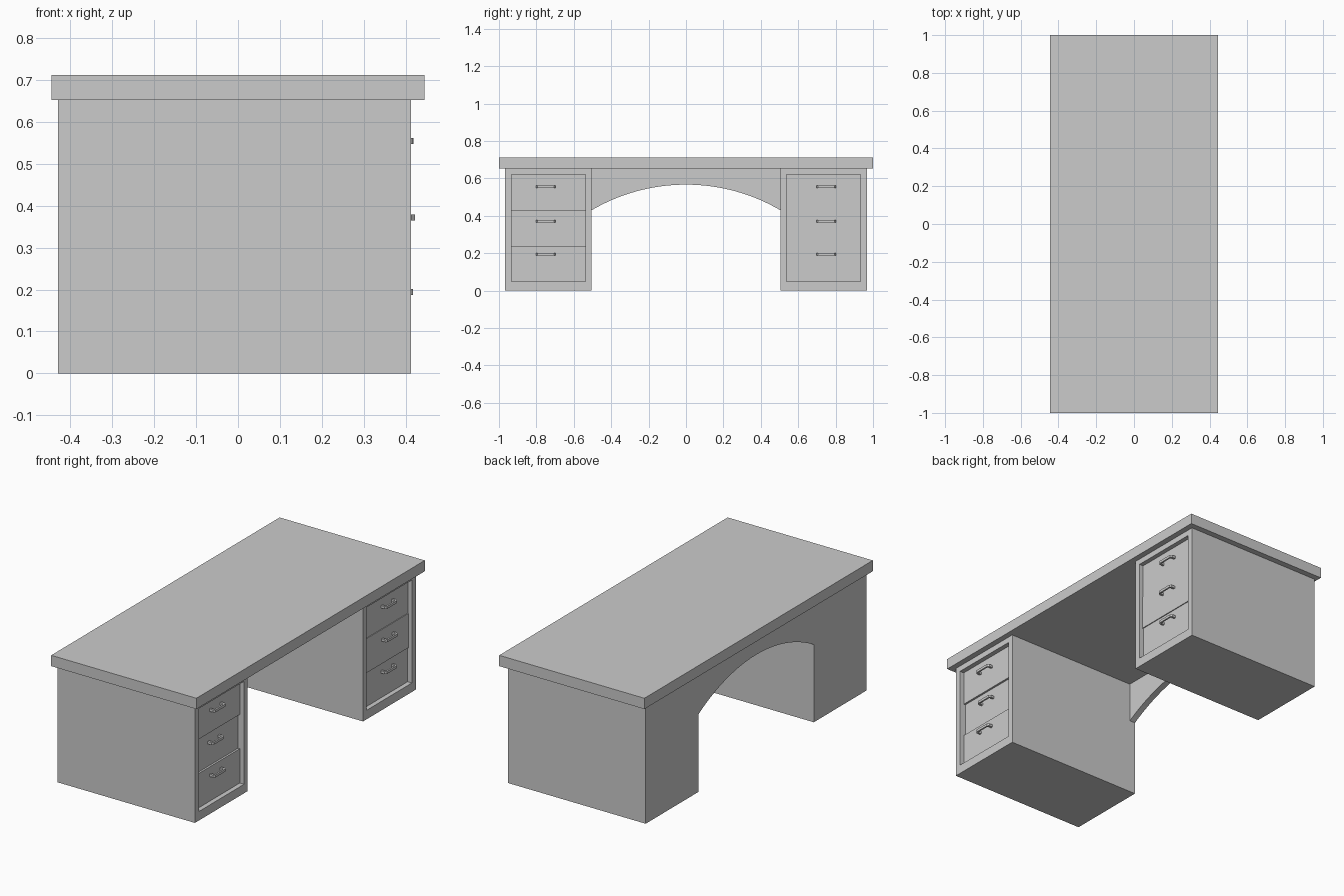
import bpy, bmesh, math

if "Cube" in bpy.data.objects:
    bpy.data.objects.remove(bpy.data.objects["Cube"])


def finish(name, bm):
    bmesh.ops.recalc_face_normals(bm, faces=bm.faces)
    me = bpy.data.meshes.new(name)
    bm.to_mesh(me)
    bm.free()
    ob = bpy.data.objects.new(name, me)
    bpy.context.collection.objects.link(ob)
    return ob


def box_bm(lo, hi):
    bm = bmesh.new()
    bmesh.ops.create_cube(bm, size=1)
    for v in bm.verts:
        v.co = [l if c < 0 else h for c, l, h in zip(v.co, lo, hi)]
    return bm


def box(name, lo, hi):
    return finish(name, box_bm(lo, hi))


def prism(name, pts, axis_vec, place):
    """Extrude a flat outline along a vector."""
    bm = bmesh.new()
    face = bm.faces.new([bm.verts.new(place(*p)) for p in pts])
    ext = bmesh.ops.extrude_face_region(bm, geom=[face], use_keep_orig=True)
    verts = [g for g in ext["geom"] if isinstance(g, bmesh.types.BMVert)]
    bmesh.ops.translate(bm, verts=verts, vec=axis_vec)
    return finish(name, bm)


BACK, FRONT, RECESS = -0.43, 0.413, 0.365
LEG_TOP = 0.652
Z_SPLITS = [0.05, 0.24, 0.43, 0.62]
HANDLE_Z = [0.194, 0.372, 0.555]
OPEN_Y, OPEN_HALF = 0.735, 0.198


def pedestal(name, side):
    # Cabinet body with a recessed drawer opening on the +x face
    ys = sorted((side * 0.505, side * 0.967))
    bm = box_bm((BACK, ys[0], 0), (FRONT, ys[1], LEG_TOP))
    bm.faces.ensure_lookup_table()
    face = max(bm.faces, key=lambda f: f.calc_center_median().x)
    bmesh.ops.inset_individual(bm, faces=[face], thickness=0.03)
    mid = face.calc_center_median()
    for v in face.verts:
        v.co.y = side * OPEN_Y + math.copysign(OPEN_HALF, v.co.y - mid.y)
        v.co.z = Z_SPLITS[0] if v.co.z < mid.z else Z_SPLITS[-1]
    bmesh.ops.inset_individual(bm, faces=[face], thickness=0.001)
    mid = face.calc_center_median()
    for v in face.verts:
        v.co.x = RECESS
        v.co.y = side * OPEN_Y + math.copysign(OPEN_HALF, v.co.y - mid.y)
        v.co.z = Z_SPLITS[0] if v.co.z < mid.z else Z_SPLITS[-1]
    finish(name, bm)


def handle(name, x, y, z):
    # Bent bar pull: two feet and a chamfered grip
    w, d, t = 0.052, 0.031, 0.009
    half_out = [(-0.003, w), (d - 0.009, w), (d, w - 0.009)]
    half_in = [(d - t, w - 0.016), (d - t - 0.004, w - 0.012), (-0.003, w - 0.012)]
    pts = half_out + [(a, -b) for a, b in reversed(half_out)]
    pts += [(a, -b) for a, b in reversed(half_in)] + half_in
    prism(name, pts, (0, 0, 0.014), lambda a, b: (x + a, y + b, z - 0.007))


# Desk top
box("desk_top", (-0.445, -1, LEG_TOP), (0.445, 1, 0.712))

# Pedestals with slightly staggered drawers, bottom to top
for label, side, depths in (("left", -1, (0.387, 0.376, 0.387)),
                            ("right", 1, (0.387, 0.392, 0.388))):
    pedestal(label + "_pedestal", side)
    for i, x in enumerate(depths):
        box(f"{label}_drawer_{i + 1}",
            (RECESS - 0.005, side * OPEN_Y - OPEN_HALF, Z_SPLITS[i]),
            (x, side * OPEN_Y + OPEN_HALF, Z_SPLITS[i + 1]))
        handle(f"{label}_handle_{i + 1}", x, side * 0.75, HANDLE_Z[i])

# Arched modesty panel at the back
HALF, LOW, APEX, N = 0.505, 0.43, 0.567, 28
sag = APEX - LOW
R = (HALF ** 2 + sag ** 2) / (2 * sag)
ang = math.asin(HALF / R)
arch = [(R * math.sin(a), APEX - R + R * math.cos(a))
        for a in (-ang + 2 * ang * i / N for i in range(N + 1))]
prism("arched_panel", arch + [(HALF, LEG_TOP), (-HALF, LEG_TOP)], (0.035, 0, 0),
      lambda y, z: (BACK, y, z))
